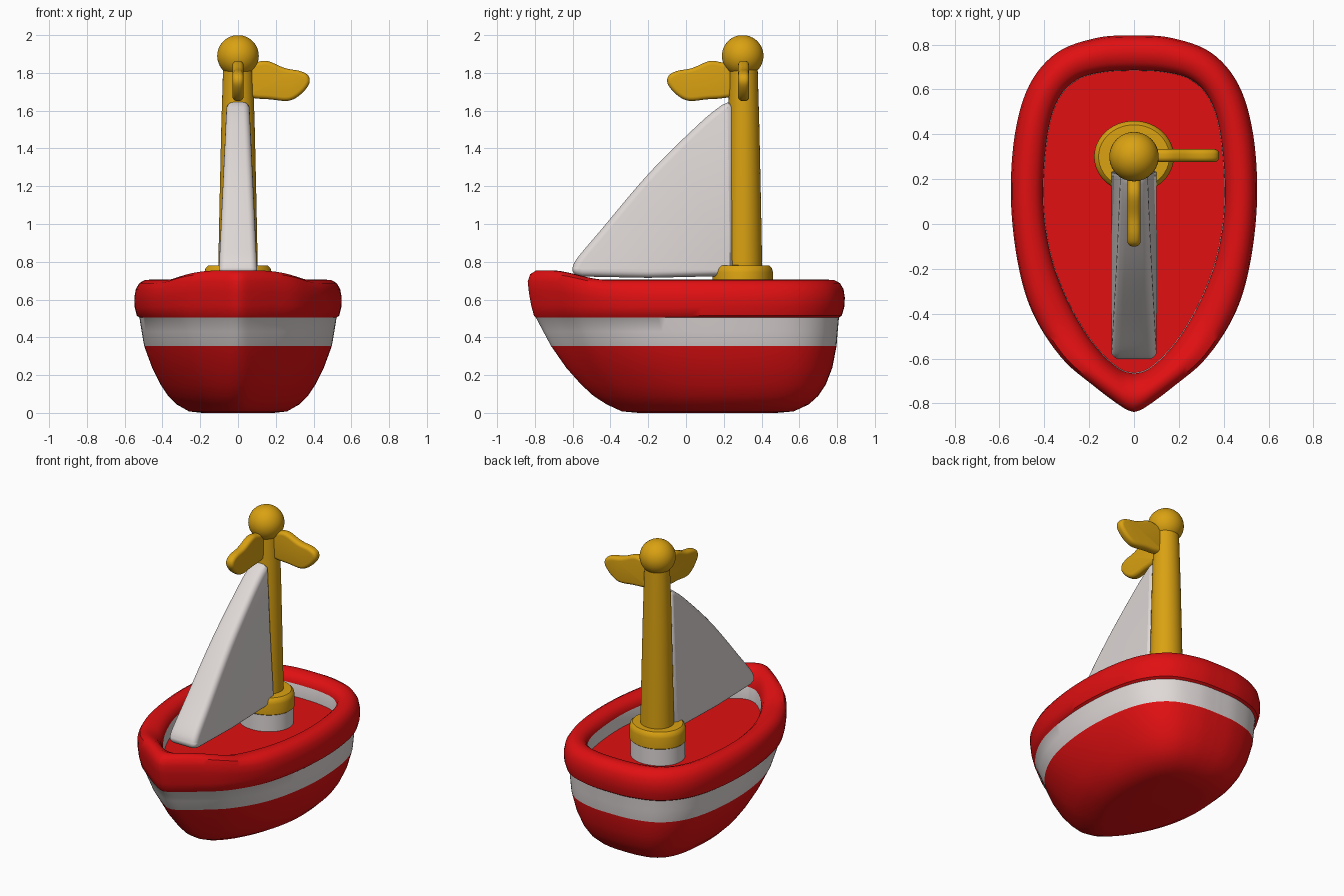
import bpy, bmesh, math
from mathutils import Vector

if "Cube" in bpy.data.objects:
    bpy.data.objects.remove(bpy.data.objects["Cube"])


def material(name, rgb):
    m = bpy.data.materials.new(name)
    m.diffuse_color = (*rgb, 1)
    m.use_nodes = True
    m.node_tree.nodes["Principled BSDF"].inputs["Base Color"].default_value = m.diffuse_color
    return m


RED = material("red", (0.75, 0.005, 0.006))
WHITE = material("white", (0.74, 0.69, 0.68))
YELLOW = material("yellow", (0.70, 0.36, 0.006))


def spline(pts, steps, closed=False):
    """Catmull-Rom curve through 2D points."""
    p = [Vector(q) for q in pts]
    n = len(p)
    out = []
    for i in range(n if closed else n - 1):
        if closed:
            a, b, c, d = (p[(i + k) % n] for k in (-1, 0, 1, 2))
        else:
            a, b, c, d = (p[min(max(i + k, 0), n - 1)] for k in (-1, 0, 1, 2))
        for s in range(steps):
            t = s / steps
            out.append(0.5 * (2 * b + (c - a) * t + (2 * a - 5 * b + 4 * c - d) * t * t
                              + (3 * b - a - 3 * c + d) * t ** 3))
    if not closed:
        out.append(p[-1])
    return out


def loft(name, rings, mats, rule=None, angle=40):
    """Skin closed rings of points, cap both ends."""
    bm = bmesh.new()
    vr = [[bm.verts.new(c) for c in r] for r in rings]
    n = len(rings[0])
    for i in range(len(vr) - 1):
        for j in range(n):
            k = (j + 1) % n
            f = bm.faces.new((vr[i][j], vr[i][k], vr[i + 1][k], vr[i + 1][j]))
            f.material_index = rule(i) if rule else 0
    bm.faces.new(vr[0][::-1])
    bm.faces.new(vr[-1])
    bmesh.ops.recalc_face_normals(bm, faces=bm.faces[:])
    me = bpy.data.meshes.new(name)
    bm.to_mesh(me)
    bm.free()
    for m in mats:
        me.materials.append(m)
    ob = bpy.data.objects.new(name, me)
    bpy.context.collection.objects.link(ob)
    bpy.ops.object.select_all(action='DESELECT')
    ob.select_set(True)
    bpy.context.view_layer.objects.active = ob
    bpy.ops.object.shade_smooth_by_angle(angle=math.radians(angle))
    return ob


# Half outlines from bow to stern: pointed rim and rounder cockpit
POINTED = [(0, -.835), (.05, -.815), (.18, -.72), (.33, -.59), (.455, -.39), (.52, -.16),
           (.548, .12), (.53, .4), (.465, .62), (.34, .765), (.16, .83), (0, .84)]
ROUNDED = [(0, -.665), (.06, -.648), (.14, -.58), (.225, -.47), (.31, -.31), (.375, -.12),
           (.405, .12), (.385, .4), (.335, .56), (.25, .645), (.13, .678), (0, .685)]


def unit_outline(pts):
    half = spline(pts, 6)
    w = max(p.x for p in half)
    lo, hi = half[0].y, half[-1].y
    half = [(p.x / w, (p.y - lo) / (hi - lo)) for p in half]
    return half + [(-x, y) for x, y in half[-2:0:-1]]


UNIT_P, UNIT_R = unit_outline(POINTED), unit_outline(ROUNDED)


def hull_ring(half, bow, stern, z, blend, lift):
    ring = []
    for (ax, ay), (bx, by) in zip(UNIT_P, UNIT_R):
        x = (ax + (bx - ax) * blend) * half
        y = bow + (ay + (by - ay) * blend) * (stern - bow)
        t = min(max((-.42 - y) / .3, 0), 1)
        ring.append((x, y, z + lift * t * t * (3 - 2 * t)))
    return ring


# Hull stations: half width, bow y, stern y, z, roundness, bow lift
STATIONS = [
    (.19, -.25, .48, 0, 1, 0), (.26, -.34, .57, .008, 1, 0), (.325, -.42, .65, .045, .9, 0),
    (.37, -.49, .70, .09, .75, 0), (.41, -.555, .74, .15, .6, 0), (.455, -.635, .775, .24, .4, 0),
    (.497, -.715, .797, .355, .2, 0), (.51, -.755, .803, .43, .1, 0),
    (.522, -.795, .81, .505, 0, 0),
    (.536, -.805, .825, .515, 0, 0), (.547, -.82, .838, .56, 0, .01), (.549, -.832, .841, .61, 0, .03),
    (.541, -.838, .834, .655, 0, .04), (.522, -.825, .815, .687, 0, .047),
    (.495, -.795, .785, .703, .2, .05), (.468, -.76, .755, .705, .4, .05),
    (.438, -.715, .72, .695, .7, .04), (.416, -.685, .697, .675, .9, .025),
    (.406, -.667, .686, .645, 1, 0), (.404, -.664, .684, .56, 1, 0)]

# Stripe around the outside, white wall inside the cockpit, red floor cap
loft("hull", [hull_ring(*s) for s in STATIONS], [RED, WHITE],
     lambda i: 1 if i in (6, 7, 18) else 0)


def turned(name, profile, mats, rule=None, yscale=1.0, y=0.30, n=48):
    """Turned part standing at the mast position; profile is (radius, z)."""
    rings = [[(r * math.cos(a), y + r * yscale * math.sin(a), z)
              for a in (2 * math.pi * j / n for j in range(n))] for r, z in profile]
    return loft(name, rings, mats, rule)


# Mast foot, white below and yellow on top
turned("mast_foot", [(.172, .55), (.172, .67), (.178, .675), (.178, .745), (.172, .767),
                     (.158, .78), (.09, .782)], [YELLOW, WHITE],
       lambda i: 1 if i == 0 else 0, .9)
turned("mast", [(.105, .74), (.098, 1.1), (.089, 1.5), (.078, 1.86)], [YELLOW], None, .94, .305)
BALL = [(.11 * math.sin(math.pi * k / 24), 1.89 - .11 * math.cos(math.pi * k / 24))
        for k in range(1, 24)]
turned("mast_ball", BALL, [YELLOW])


def plate(name, outline, place, thick, r, mat):
    """Flat plate with rounded edges; thick(z) is its half thickness."""
    n = len(outline)
    area = sum(outline[i].cross(outline[(i + 1) % n]) for i in range(n))
    sign = 1 if area > 0 else -1
    normals = []
    for i in range(n):
        d = (outline[(i + 1) % n] - outline[i - 1]).normalized() * sign
        normals.append(Vector((-d.y, d.x)))
    rings = []
    for k in range(-6, 7):
        if k == 0:
            continue
        a = (abs(k) - 1) / 5 * math.pi / 2
        ring = []
        for p, nv in zip(outline, normals):
            q = p + nv * r * (1 - math.cos(a))
            v = thick(q.y) - r + r * math.sin(a)
            ring.append(place(q.x, q.y, math.copysign(v, k)))
        rings.append(ring)
    return loft(name, rings, [mat])


# Sail: curved leading edge, rounded lower corner, buried in the mast at the back
edge = spline([(-.602, .765), (-.575, .82), (-.455, .963), (-.19, 1.275), (.074, 1.535),
               (.19, 1.63)], 5)
corner = [Vector(c) for c in ((.225, 1.645), (.25, 1.62), (.25, 1.2), (.25, .74), (.235, .725),
                              (-.2, .715), (-.55, .722), (-.585, .732), (-.6, .748))]
plate("sail", edge + corner, lambda u, z, v: (v, u, z),
      lambda z: .103 - .043 * (z - .72) / .92, .035, WHITE)

# Two matching wavy pennants below the ball
PENNANT = [(.04, 1.83), (.10, 1.857), (.159, 1.862), (.249, 1.825), (.328, 1.81), (.372, 1.785),
           (.376, 1.74), (.328, 1.683), (.265, 1.652), (.17, 1.66), (.08, 1.667), (.04, 1.69)]
wave = spline(PENNANT, 4, True)
plate("side_pennant", wave, lambda u, z, v: (u, .305 + v, z), lambda z: .029, .022, YELLOW)
plate("front_pennant", wave, lambda u, z, v: (v, .28 - u, z), lambda z: .029, .022, YELLOW)
